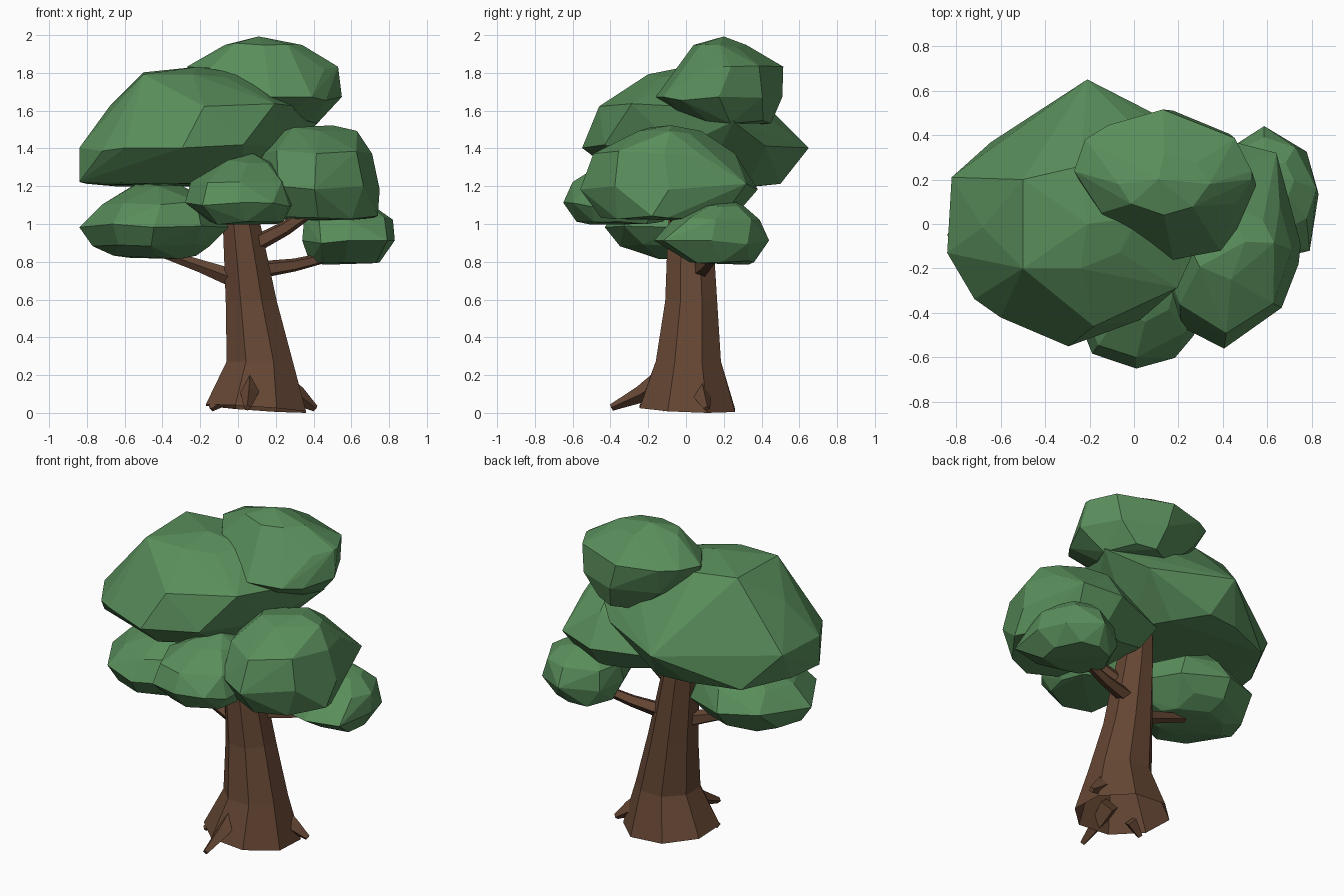
import bpy, bmesh, math, random
from mathutils import Vector

random.seed(4)


def material(name, rgb):
    m = bpy.data.materials.new(name)
    m.diffuse_color = (*rgb, 1)
    return m


GREEN = material("leaf_green", (0.10, 0.27, 0.105))
BROWN = material("bark_brown", (0.13, 0.062, 0.034))


def finish(bm, name, mat):
    me = bpy.data.meshes.new(name)
    bm.to_mesh(me)
    bm.free()
    me.materials.append(mat)
    ob = bpy.data.objects.new(name, me)
    bpy.context.collection.objects.link(ob)
    return ob


def foliage(name, tiers, peaks, power=1.1):
    """Faceted clump: convex hull of jittered octagon tiers (z, x0, x1, y0, y1) and peaks."""
    bm = bmesh.new()
    for z, x0, x1, y0, y1 in tiers:
        for i in range(8):
            wob = random.uniform(-0.2, 0.2) if i % 2 else 0
            a = i * math.pi / 4 + wob
            c, s = math.cos(a), math.sin(a)
            px = math.copysign(abs(c) ** power, c)
            py = math.copysign(abs(s) ** power, s)
            bm.verts.new(((x0 + x1) / 2 + px * (x1 - x0) / 2,
                          (y0 + y1) / 2 + py * (y1 - y0) / 2,
                          z + (random.uniform(-0.02, 0.02) if wob else 0)))
    for p in peaks:
        bm.verts.new(p)
    bmesh.ops.convex_hull(bm, input=bm.verts[:])
    bmesh.ops.delete(bm, geom=[v for v in bm.verts if not v.link_faces], context='VERTS')
    bmesh.ops.dissolve_limit(bm, angle_limit=math.radians(5),
                             verts=bm.verts[:], edges=bm.edges[:])
    bmesh.ops.recalc_face_normals(bm, faces=bm.faces)
    return finish(bm, name, GREEN)


def loft(bm, rings, cap_start=True):
    """Skin a list of equal point rings and cap the ends."""
    loops = [[bm.verts.new(p) for p in r] for r in rings]
    n = len(loops[0])
    for a, b in zip(loops, loops[1:]):
        for i in range(n):
            bm.faces.new((a[i], a[(i + 1) % n], b[(i + 1) % n], b[i]))
    if cap_start:
        bm.faces.new(loops[0][::-1])
    bm.faces.new(loops[-1])


def limb(name, path, sides=5):
    """Tapered stick along (x, y, z, radius) stations."""
    pts = [Vector(p[:3]) for p in path]
    q = (pts[-1] - pts[0]).to_track_quat('Z', 'Y')
    rings = []
    for c, p in zip(pts, path):
        rings.append([c + q @ Vector((math.cos(k * math.tau / sides) * p[3],
                                      math.sin(k * math.tau / sides) * p[3], 0))
                      for k in range(sides)])
    bm = bmesh.new()
    loft(bm, rings)
    return finish(bm, name, BROWN)


# Trunk: eight-sided, open and slightly tilted foot, leaning left as it rises
rings = []
for z, x0, x1, y0, y1, tx, ty in [
        (0.03, -0.17, 0.36, -0.245, 0.26, -0.07, -0.04),
        (0.28, -0.06, 0.29, -0.16, 0.185, 0, 0),
        (0.60, -0.065, 0.205, -0.11, 0.165, 0, 0),
        (1.00, -0.08, 0.12, -0.095, 0.14, 0, 0),
        (1.27, -0.09, 0.06, -0.06, 0.11, 0, 0)]:
    ring = []
    for i in range(8):
        a = (i + 0.5) * math.pi / 4
        k = 0.5 / math.cos(math.pi / 8)
        dx = math.cos(a) * k * (x1 - x0)
        dy = math.sin(a) * k * (y1 - y0)
        ring.append(((x0 + x1) / 2 + dx, (y0 + y1) / 2 + dy, z + tx * dx + ty * dy))
    rings.append(ring)
bm = bmesh.new()
loft(bm, rings, cap_start=False)
finish(bm, "trunk", BROWN)

# Roots poking out of the foot
limb("root_front", [(0.065, -0.14, 0.17, 0.06), (0.06, -0.24, 0.105, 0.045), (0.05, -0.395, 0.035, 0.018)], 4)
limb("root_right", [(0.23, 0.065, 0.16, 0.065), (0.32, 0.085, 0.095, 0.05), (0.41, 0.11, 0.03, 0.018)], 4)
limb("root_left", [(-0.06, -0.1, 0.09, 0.04), (-0.145, -0.12, 0.03, 0.018)], 4)

# Branches reaching into the clumps
limb("branch_left", [(0.03, 0.0, 0.70, 0.055), (-0.20, 0.0, 0.785, 0.035), (-0.48, 0.0, 0.88, 0.02)])
limb("branch_right", [(0.08, 0.07, 0.76, 0.05), (0.30, 0.11, 0.79, 0.036), (0.55, 0.16, 0.85, 0.025)])
limb("branch_upper_right", [(0.03, 0.0, 0.87, 0.05), (0.25, -0.04, 0.985, 0.04), (0.42, -0.07, 1.10, 0.03)])

# Foliage clumps
foliage("foliage_large_left", [
    (1.22, -0.80, 0.10, -0.30, 0.48), (1.41, -0.84, 0.25, -0.55, 0.46),
    (1.63, -0.68, 0.32, -0.46, 0.43), (1.80, -0.50, 0.02, -0.20, 0.26)],
    [(-0.21, 0, 1.84), (-0.21, 0.65, 1.41), (-0.84, -0.13, 1.23), (-0.82, 0.21, 1.41),
     (-0.5, 0.2, 1.81), (-0.5, -0.2, 1.80), (0.43, 0.25, 1.55), (0.24, 0.42, 1.42),
     (-0.60, -0.42, 1.41), (-0.15, 0.5, 1.22), (-0.84, -0.13, 1.41)])
foliage("foliage_top", [
    (1.54, 0.00, 0.42, 0.02, 0.45), (1.68, -0.20, 0.55, -0.16, 0.51),
    (1.84, -0.27, 0.53, -0.04, 0.515), (1.955, -0.07, 0.34, 0.04, 0.32)],
    [(0.11, 0.2, 2.0), (0.53, 0.2, 1.84), (0.39, -0.12, 1.68), (-0.22, 0.38, 1.85)])
foliage("foliage_right", [
    (1.04, 0.13, 0.72, -0.45, 0.25), (1.19, 0.06, 0.75, -0.56, 0.38),
    (1.38, 0.12, 0.71, -0.49, 0.26), (1.50, 0.24, 0.63, -0.25, 0.08)],
    [(0.5, -0.08, 1.53), (0.64, 0.32, 1.22), (0.74, -0.18, 1.05), (0.62, -0.38, 1.2),
     (0.25, -0.45, 1.2), (0.03, 0.24, 1.18), (0.08, 0.15, 1.07)])
foliage("foliage_front", [
    (1.02, -0.15, 0.24, -0.58, -0.12), (1.12, -0.28, 0.30, -0.65, -0.05),
    (1.23, -0.25, 0.27, -0.60, -0.05), (1.33, -0.08, 0.18, -0.44, -0.14)],
    [(0.08, -0.28, 1.38), (0.27, -0.5, 1.1)], 0.9)
foliage("foliage_low_left", [
    (0.84, -0.66, -0.22, -0.18, 0.15), (0.89, -0.77, -0.15, -0.35, 0.25),
    (0.99, -0.84, -0.05, -0.43, 0.33), (1.11, -0.72, -0.10, -0.35, 0.26),
    (1.21, -0.55, -0.30, -0.15, 0.15)], [])
foliage("foliage_low_right", [
    (0.805, 0.38, 0.75, 0.02, 0.36), (0.92, 0.34, 0.83, -0.17, 0.44),
    (1.03, 0.35, 0.82, -0.07, 0.39), (1.10, 0.45, 0.72, 0.08, 0.31)],
    [(0.55, 0.25, 1.13), (0.79, -0.12, 0.92), (0.73, 0.06, 0.80), (0.46, 0.06, 0.80)], 1.0)

# Settle the lowest corner on the ground
low = min(v.co.z for o in bpy.data.objects for v in o.data.vertices)
for o in bpy.data.objects:
    o.location.z -= low
